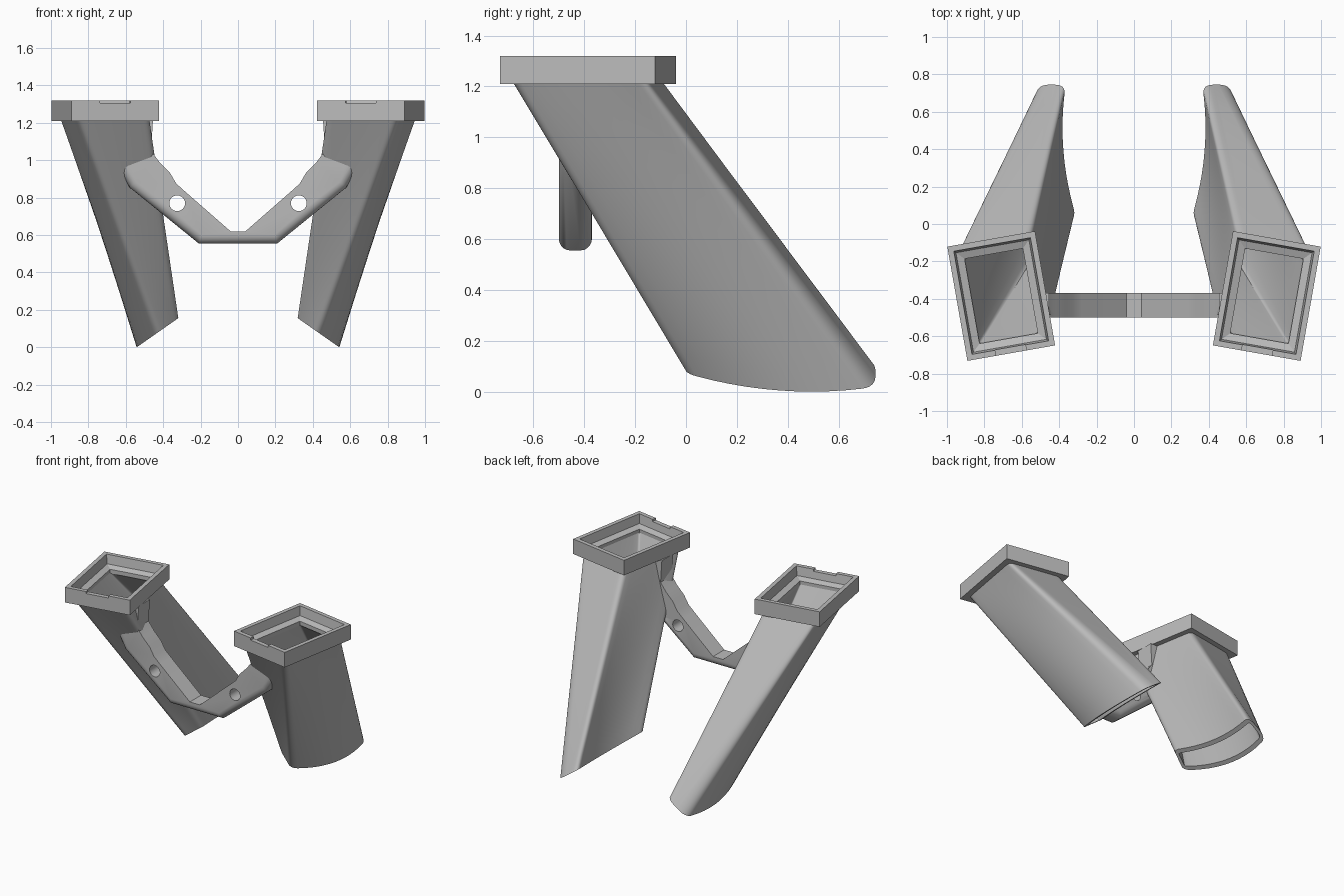
import bpy, bmesh, math
from mathutils import Vector, Matrix

cube = bpy.data.objects.get("Cube")
if cube:
    bpy.data.objects.remove(cube, do_unlink=True)

grey = bpy.data.materials.new("plain grey")
grey.use_nodes = True
GREY = (0.5, 0.5, 0.5, 1)
grey.diffuse_color = GREY
grey.node_tree.nodes["Principled BSDF"].inputs["Base Color"].default_value = GREY

CENTRE, TURN = Vector((0.71, -0.385)), math.radians(-10)
HALF_W, HALF_D = 0.238, 0.31
COLLAR_BOTTOM, COLLAR_TOP = 1.21, 1.32


def finish(bm, name):
    bmesh.ops.recalc_face_normals(bm, faces=bm.faces)
    mesh = bpy.data.meshes.new(name)
    bm.to_mesh(mesh)
    bm.free()
    mesh.materials.append(grey)
    ob = bpy.data.objects.new(name, mesh)
    bpy.context.collection.objects.link(ob)
    return ob


def activate(ob):
    bpy.ops.object.select_all(action='DESELECT')
    ob.select_set(True)
    bpy.context.view_layer.objects.active = ob


def cut(ob, cutter):
    activate(ob)
    mod = ob.modifiers.new("cut", 'BOOLEAN')
    mod.operation, mod.solver, mod.object = 'DIFFERENCE', 'EXACT', cutter
    bpy.ops.object.modifier_apply(modifier=mod.name)
    bpy.data.objects.remove(cutter, do_unlink=True)


def smooth(ob, angle=32):
    activate(ob)
    bpy.ops.object.shade_smooth_by_angle(angle=math.radians(angle))


def loft(rings, name, side, closed):
    """Bridge equal rings; closed joins last to first, otherwise caps the ends."""
    bm = bmesh.new()
    rows = [[bm.verts.new((p[0] * side, p[1], p[2])) for p in r] for r in rings]
    n = len(rows[0])
    pairs = list(zip(rows, rows[1:])) + ([(rows[-1], rows[0])] if closed else [])
    for a, b in pairs:
        for i in range(n):
            j = (i + 1) % n
            bm.faces.new((a[i], a[j], b[j], b[i]))
    if not closed:
        bm.faces.new(rows[0])
        bm.faces.new(rows[-1])
    return finish(bm, name)


def rect(inset):
    """Corners of the turned rectangle: front inner, back inner, back outer, front outer."""
    w, d = HALF_W - inset, HALF_D - inset
    rot = Matrix.Rotation(TURN, 2)
    return [CENTRE + rot @ Vector(c) for c in ((-w, -d), (-w, d), (w, d), (w, -d))]


def rounded(corners, bulges, trims, side_steps=10, corner_steps=6):
    """Loop with bowed sides and rounded corners."""
    def on_side(i, u):
        a, b = corners[i], corners[(i + 1) % 4]
        return a.lerp(b, u) + Vector((4 * u * (1 - u) * bulges[i], 0))
    pts = []
    for i in range(4):
        f, k = trims[i], (i + 1) % 4
        for s in range(side_steps + 1):
            pts.append(on_side(i, f + (1 - 2 * f) * s / side_steps))
        start, end, mid = on_side(i, 1 - f), on_side(k, trims[k]), corners[k]
        for s in range(1, corner_steps):
            u = s / corner_steps
            pts.append(start.lerp(mid, u).lerp(mid.lerp(end, u), u))
    return pts


def inset_loop(pts, d):
    out = []
    for i, p in enumerate(pts):
        t = (pts[(i + 1) % len(pts)] - pts[i - 1]).normalized()
        out.append(p + Vector((t.y, -t.x)) * d)
    return out


# Duct outlines: rectangle at the top, bowed slot on a tilted plane at the foot
slot = [Vector(c) for c in ((0.31, 0.04), (0.365, 0.745), (0.515, 0.745), (0.435, -0.01))]
slot_loop = rounded(slot, (0.04, 0, 0.06, 0), (0.07, 0.4, 0.07, 0.2))


def at_top(pts):
    return [Vector((p.x, p.y, COLLAR_BOTTOM + 0.005)) for p in pts]


def at_foot(pts):
    return [Vector((p.x, p.y, 0.155 - 0.7 * (p.x - 0.32))) for p in pts]


def blend(a, b, steps=14):
    return [[p.lerp(q, s / steps) for p, q in zip(a, b)] for s in range(steps + 1)]


NO_BOW = (0, 0, 0, 0)
outer = blend(at_top(rounded(rect(0.04), NO_BOW, (0.07, 0.1, 0.07, 0.1))), at_foot(slot_loop))
inner = blend(at_foot(inset_loop(slot_loop, 0.025)),
              at_top(rounded(rect(0.08), NO_BOW, (0.03, 0.04, 0.03, 0.04))))


# Bracket between the ducts, with webs rising to the collars
lower = [(0.21, 0.555), (0.58, 0.855), (0.63, 0.95)]
upper = [(0.53, 1.1), (0.53, 1.21), (0.455, 1.21), (0.465, 1.05), (0.42, 0.99),
         (0.365, 0.935), (0.33, 0.875), (0.28, 0.83), (0.04, 0.62)]
half = lower + upper
outline = half + [(-x, z) for x, z in reversed(half)]
bm = bmesh.new()
FRONT, BACK = -0.5, -0.37
front = [bm.verts.new((x, FRONT, z)) for x, z in outline]
back = [bm.verts.new((x, BACK, z)) for x, z in outline]
bm.faces.new(front)
bm.faces.new(back)
n = len(outline)
for i in range(n):
    j = (i + 1) % n
    bm.faces.new((front[i], front[j], back[j], back[i]))
low = {v for ring in (front, back) for v in ring[:3] + ring[-3:]}
soft = [e for e in bm.edges if all(v in low for v in e.verts)
        and abs(e.verts[0].co.y - e.verts[1].co.y) < 0.01]
bmesh.ops.recalc_face_normals(bm, faces=bm.faces)
bmesh.ops.bevel(bm, geom=soft, offset=0.045, segments=5, profile=0.5, affect='EDGES')
bracket = finish(bm, "bracket")

for side in (1, -1):
    # Round bolt hole
    bm = bmesh.new()
    place = Matrix.Translation((0.325 * side, -0.435, 0.77)) @ Matrix.Rotation(math.pi / 2, 4, 'X')
    bmesh.ops.create_cone(bm, cap_ends=True, segments=32, radius1=0.042, radius2=0.042,
                          depth=0.4, matrix=place)
    cut(bracket, finish(bm, "hole_cutter"))
    # Trim the bracket where it meets the duct
    cut(bracket, loft(outer, "duct_cutter", side, False))
smooth(bracket)

for side, label in ((1, "left"), (-1, "right")):
    # Hollow duct
    smooth(loft(outer + inner, label + "_duct", side, True), 40)

    # Collar frame with an inner ledge
    steps = ((0, COLLAR_BOTTOM), (0, COLLAR_TOP), (0.03, COLLAR_TOP),
             (0.04, 1.255), (0.08, 1.24), (0.08, COLLAR_BOTTOM))
    rings = [[(p.x, p.y, z) for p in rect(d)] for d, z in steps]
    collar = loft(rings, label + "_collar", side, True)

    # Shallow notch in the collar's front edge
    bm = bmesh.new()
    spot = CENTRE + Matrix.Rotation(TURN, 2) @ Vector((0, -HALF_D))
    bmesh.ops.create_cube(bm, size=1, matrix=Matrix.Translation((spot.x * side, spot.y, COLLAR_TOP))
                          @ Matrix.Rotation(TURN * side, 4, 'Z')
                          @ Matrix.Diagonal((0.165, 0.09, 0.03, 1)))
    cut(collar, finish(bm, "notch_cutter"))
    smooth(collar, 10)
